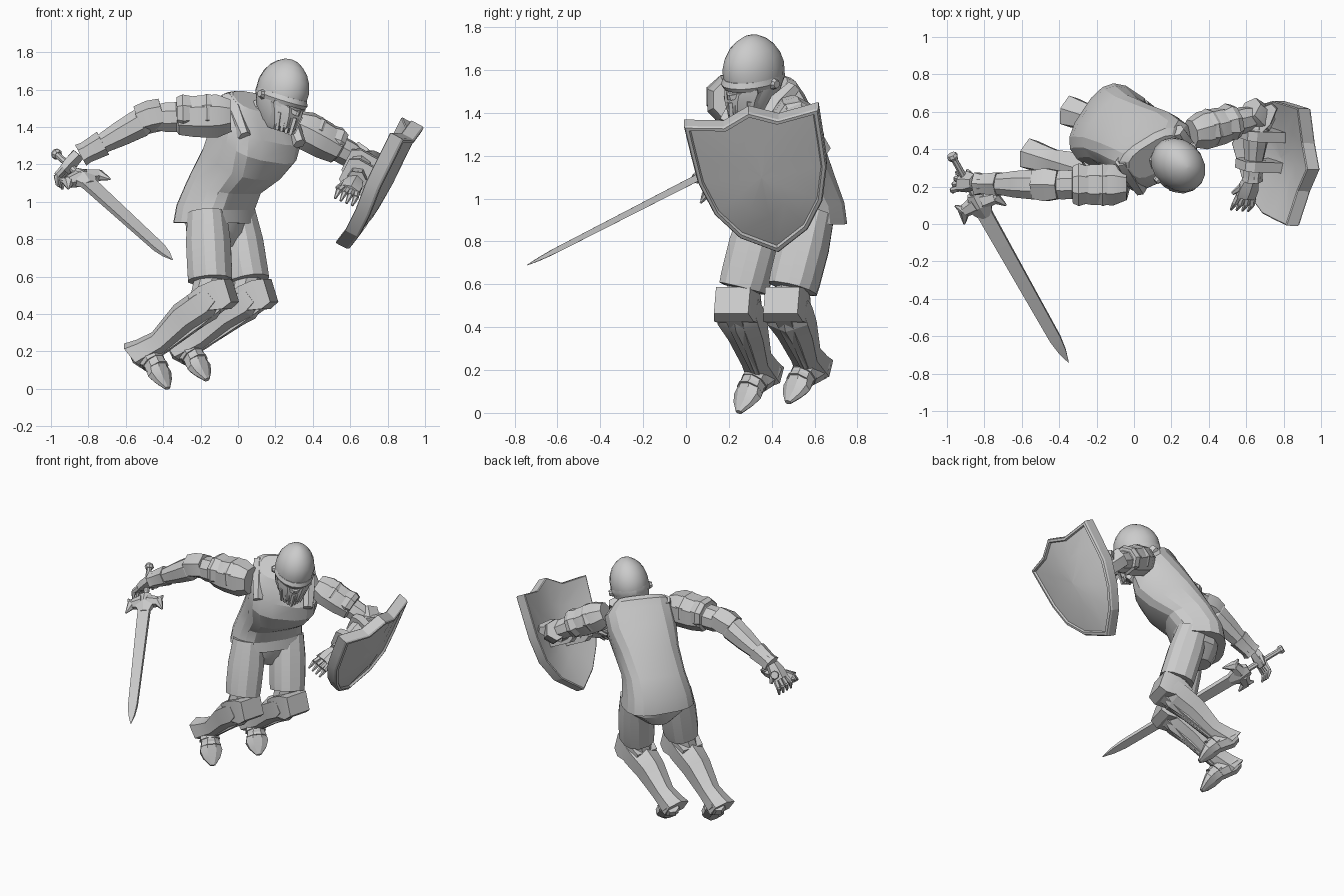
import bpy, math
from mathutils import Vector as V


def skin(name, loops, crease=30):
    """Bridge matching point loops into a closed, capped skin."""
    n = len(loops[0])
    verts = [p for loop in loops for p in loop]
    faces = []
    for j in range(len(loops) - 1):
        for i in range(n):
            k = (i + 1) % n
            faces.append((j*n + i, j*n + k, (j+1)*n + k, (j+1)*n + i))
    faces.append(tuple(reversed(range(n))))
    faces.append(tuple(range((len(loops)-1)*n, len(loops)*n)))
    me = bpy.data.meshes.new(name)
    me.from_pydata(verts, [], faces)
    me.validate()
    me.shade_smooth()
    me.set_sharp_from_angle(angle=math.radians(crease))
    ob = bpy.data.objects.new(name, me)
    bpy.context.collection.objects.link(ob)
    return ob


def ring(c, u, v, n, p=1.0):
    out = []
    for i in range(n):
        a = 2*math.pi*(i + .5)/n
        f = 1/math.cos(math.pi/n) if n < 7 else 1.03
        x, y = [math.copysign(abs(q)**p, q)*f for q in (math.cos(a), math.sin(a))]
        out.append(c + u*x + v*y)
    return out


def limb(name, a, b, hint, prof, n=8, p=1.0, crease=25):
    """Loft along a-b; prof rows are (t, half width, half depth[, shift to hint])."""
    a, b, hint = V(a), V(b), V(hint)
    d = (b - a).normalized()
    v = (hint - d*hint.dot(d)).normalized()
    u = v.cross(d)
    loops = []
    for row in prof:
        t, w, h = row[:3]
        off = row[3] if len(row) > 3 else 0
        loops.append(ring(a + (b - a)*t + v*off, u*w, v*h, n, p))
    return skin(name, loops, crease)


def rod(name, a, b, r0, r1, n=6, hint=(.3, .5, .8)):
    return limb(name, a, b, hint, [(0, r0, r0), (1, r1, r1)], n)


# torso: rings of (centre, half width, half depth, lateral, lean)
rows = [((-.125, .51, .885), .232, .175, (.55, .83, -.02), 0),
        ((-.12, .51, .97), .22, .165, (.56, .83, 0), 5),
        ((-.075, .485, 1.08), .20, .16, (.62, .78, 0), 14),
        ((.02, .43, 1.205), .205, .185, (.70, .70, -.04), 28),
        ((.085, .39, 1.32), .225, .19, (.78, .60, -.12), 34),
        ((.12, .37, 1.42), .225, .165, (.82, .54, -.17), 38),
        ((.105, .365, 1.50), .19, .125, (.84, .52, -.15), 36),
        ((.115, .36, 1.53), .15, .09, (.84, .52, -.15), 36)]
loops = []
for c, w, h, lat, lean in rows:
    L = V(lat).normalized()
    f = L.cross(V((0, 0, 1))).normalized()
    f = f*math.cos(math.radians(lean)) - V((0, 0, 1))*math.sin(math.radians(lean))
    loops.append(ring(V(c), L*w, -f*h, 16, .68))
skin("tunic_torso", loops, 20)
limb("pelvis", (-.11, .50, .76), (-.11, .50, .95), (.83, -.55, 0),
     [(0, .08, .10), (.4, .18, .14), (1, .19, .15)], 12, .85)
# breastplate edges beside the arms
for s, c in (("right", (-.015, .25, 1.46)), ("left", (.28, .41, 1.42))):
    c = V(c)
    limb(s + "_breastplate_edge", c + V((-.05, .09, .10)), c + V((.05, -.07, -.11)), (.35, -.5, .5),
         [(0, .035, .03), (.4, .04, .045, .01), (1, .03, .03)], 6)
rod("neck", (.13, .37, 1.47), (.23, .32, 1.53), .085, .08, 10)

# helmet, tipped forward and rolled towards the shield
F = V((.58, -.72, -.42)).normalized()
side = F.cross(V((0, 0, 1))).normalized()
side = (side + V((0, 0, .2)))
side = (side - F*side.dot(F)).normalized()
U = side.cross(F)
U = (U - F*U.dot(F) - F*.18).normalized()
H = V((.24, .315, 1.60))
dome = [(-.18, .08, .085, .02), (-.12, .11, .125, .01), (-.04, .125, .15), (.02, .125, .152), (.07, .113, .137),
        (.11, .092, .112), (.14, .064, .08), (.162, .032, .04), (.168, .005, .005)]
limb("helmet_dome", H, H + U, F, dome, 16, 1, 50)
limb("helmet_brow", H, H + U, F, [(-.065, .122, .15, .006), (-.045, .130, .158, .008), (-.02, .125, .152, .002)], 16)
limb("visor", H, H + U, F, [(-.21, .06, .06, .055), (-.18, .08, .10, .055), (-.11, .105, .115, .045),
                            (-.07, .118, .12, .03)], 8, .9)
for i in range(7):
    q = (i - 3)/3
    base = H + F*(.160 - .045*abs(q)) + side*q*.08
    rod("visor_bar", base - U*.09, base - U*.185 - side*q*.02, .009, .008, 4)
for s in (-1, 1):
    c = H - U*.05 - F*.01
    rod("visor_pivot", c + side*s*.10, c + side*s*.146, .035, .018, 8)
    limb("eye_rim", c + side*s*.11 + F*.09, c + F*.168 - U*.015, U, [(0, .012, .01), (1, .014, .012)], 4)


# legs: the left one repeats the right with an offset
def leg(s, hip, knee, ankle, toe):
    hip, knee, ankle, toe = V(hip), V(knee), V(ankle), V(toe)
    f = V((.85, -.5, 0))
    limb(s + "_thigh", hip, knee, f, [(0, .10, .10), (.35, .115, .115), (.7, .113, .115), (.80, .108, .115),
                                      (.81, .085, .085)], 12, .85)
    rod(s + "_knee_joint", hip.lerp(knee, .75), knee - V((.05, 0, .05)), .078, .07, 8)
    k = V((.92, -.25, .30)).normalized()
    limb(s + "_knee_guard", knee - k*.10, knee + k*.12, (0, 0, 1),
         [(0, .08, .05, -.01), (.35, .093, .065), (.75, .092, .078, -.005), (1, .08, .062)], 4, .9)
    fr = V((.6, -.2, -.8))
    limb(s + "_greave", knee, ankle, fr, [(-.05, .095, .065, .01), (.1, .097, .085, .01), (.4, .083, .08, -.01),
                                          (.8, .062, .06, 0), (1, .07, .065, -.02), (1.14, .078, .075, -.037)], 6, .85)
    limb(s + "_shin_ridge", knee, ankle, fr, [(-.05, .04, .02, .075), (.3, .03, .022, .065), (1, .015, .02, .035)], 4)
    # pointed sabaton with overlapping plates
    up = V((.5, -.5, .5))
    limb(s + "_foot", ankle, toe, up, [(-.35, .045, .05, -.04), (-.1, .06, .07, -.03), (.35, .06, .06),
                                       (.65, .078, .045, -.01), (.85, .06, .03, -.015), (1.08, .018, .012, -.02)], 8)
    for t in (.15, .35):
        limb(s + "_foot_plate", ankle, toe, up, [(t, .06, .062 - t*.03), (t + .16, .07, .068 - t*.03)], 8)


for s, o, hx in (("right", V((0, 0, 0)), 0), ("left", V((.21, .23, 0)), -.055)):
    lift = V((0, .0, .045)) if s == "left" else V((0, 0, 0))
    leg(s, V((-.165 + hx, .36, .94)) + o, V((-.145, .245, .49)) + o, V((-.485, .35, .19)) + o + lift*.6,
        V((-.375, .245, .03)) + o + lift)


# arms
def arm(s, sh, el, wr, out, k):
    def part(name, a, b, prof, n=8, p=1.0):
        limb(s + name, a, b, out, [(r[0],) + tuple(q*k for q in r[1:]) for r in prof], n, p)
    part("_shoulder_guard", sh, el, [(-.08, .085, .09), (.1, .115, .12), (.4, .112, .115),
                                     (.62, .095, .10), (.66, .07, .075)], 8, .9)
    for t in (.02, .34):
        part("_shoulder_plate", sh, el, [(t, .09, .09, .015), (t + .22, .12, .105, .02), (t + .3, .105, .09, .02)], 8)
    part("_upper_arm", sh, el, [(.5, .08, .085), (.8, .082, .082), (1.02, .06, .06)], 8)
    d = ((V(el) - V(sh)).normalized() + (V(wr) - V(el)).normalized()).normalized()
    part("_elbow_guard", V(el) - d*.07, V(el) + d*.07,
         [(0, .075, .075, .0), (.5, .088, .076, .005), (1, .075, .07, 0)], 6)
    part("_vambrace", el, wr, [(.08, .07, .07), (.15, .083, .08), (.45, .074, .07), (.85, .05, .048),
                               (1, .055, .05)], 8, .9)
    part("_wrist_cuff", el, wr, [(.72, .062, .06), (.98, .052, .05), (1.06, .06, .055)], 6)


def hand(s, wr, d, back, curl):
    wr, d, back = V(wr), V(d).normalized(), V(back)
    back = (back - d*back.dot(d)).normalized()
    w = d.cross(back)
    limb(s + "_palm", wr, wr + d*.09, back, [(-.3, .038, .033), (.4, .053, .034), (1, .052, .027)], 6)
    for i in range(4):
        a = wr + d*.085 + w*(i - 1.5)*.027
        b = a + d*.05 + w*(i - 1.5)*.006
        rod(s + "_finger", a, b, .016, .014)
        rod(s + "_fingertip", b, b + (d*(1 - curl) - back*curl).normalized()*.055, .014, .006)
    t = wr + d*.03 + w*.04
    rod(s + "_thumb", t, t + d*.055 + w*.03 - back*.02, .018, .009)


arm("right", (-.07, .21, 1.46), (-.47, .21, 1.45), (-.82, .215, 1.26), (-.1, .0, 1), 1)
arm("left", (.33, .49, 1.40), (.66, .575, 1.22), (.635, .25, 1.12), (.4, .6, .7), .85)
# pointed left elbow wing
limb("left_elbow_wing", (.64, .52, 1.21), (.75, .63, 1.24), (0, 0, 1), [(0, .055, .06), (.5, .055, .05), (1, .02, .02)], 4)
hand("right", (-.87, .225, 1.235), (-.62, .02, -.75), (-.6, .35, .7), .5)
hand("left", (.62, .22, 1.10), (-.25, -.80, -.42), (.3, -.3, .8), .3)

# sword
P, T = V((-.97, .36, 1.255)), V((-.35, -.74, .69))
d = (T - P).normalized()
w = (V((1, 0, 0)) - d*d.x).normalized()
g = P + d*.31
thin = w.cross(d)
rod("sword_grip", P, g, .017, .02, 8)
limb("sword_pommel", P - d*.015, P + d*.02, thin, [(0, .025, .025), (.5, .03, .03), (1, .022, .022)], 8)
limb("sword_blade", g, T, thin, [(0, .045, .014), (.05, .05, .02), (.85, .038, .015), (.93, .026, .01),
                                 (1, .002, .002)], 4, 1.6, 10)
limb("sword_collar", g - d*.06, g + d*.09, thin, [(0, .035, .028), (.5, .07, .038), (1, .035, .02)], 6)
for s in (-1, 1):
    a, b = g + w*s*.02, g + w*s*.09 + d*.01
    rod("sword_guard_arm", a, b, .042, .03)
    rod("sword_guard_tip", b, b + w*s*.035 + d*.07, .03, .005)
    rod("sword_guard_barb", b, b + w*s*.03 - d*.05, .026, .005)

# shield: scaled outlines stacked from the back, over the rim, into the panel
su, sv = V((.097, .99, .13)).normalized(), V((.45, -.176, .873)).normalized()
sn = su.cross(sv).normalized()
if sn.x < 0:
    sn.negate()
tip = V((.590, .43, .745))
half = [(.16, .11), (.255, .25), (.305, .42), (.312, .56), (.318, .72), (.13, .715)]
outline = [(0, 0)] + half + [(0, .78)] + [(-x, y) for x, y in reversed(half)]


def shield_loop(k, depth):
    out = []
    for x, y in outline:
        x, y = x*k, .43 + (y - .43)*k
        bulge = .06*(1 - (x/.315)**2)*min(1, y/.25)
        out.append(tip + su*x + sv*y + sn*(bulge + depth))
    return out


skin("shield", [shield_loop(k, z) for k, z in ((.01, -.06), (.5, -.065), (.98, -.08), (1, -.075), (1, -.01), (.98, 0),
                                              (.93, 0), (.91, -.016), (.5, -.014), (.01, -.01))], 20)

# straps joining forearm and shield
for t in (.30, .80):
    c = V((.66, .575, 1.22)).lerp(V((.635, .25, 1.12)), t)
    limb("shield_strap", c - sn*.08, c + sn*.14, su, [(0, .06, .025), (.2, .085, .028), (1, .08, .028)], 4)
